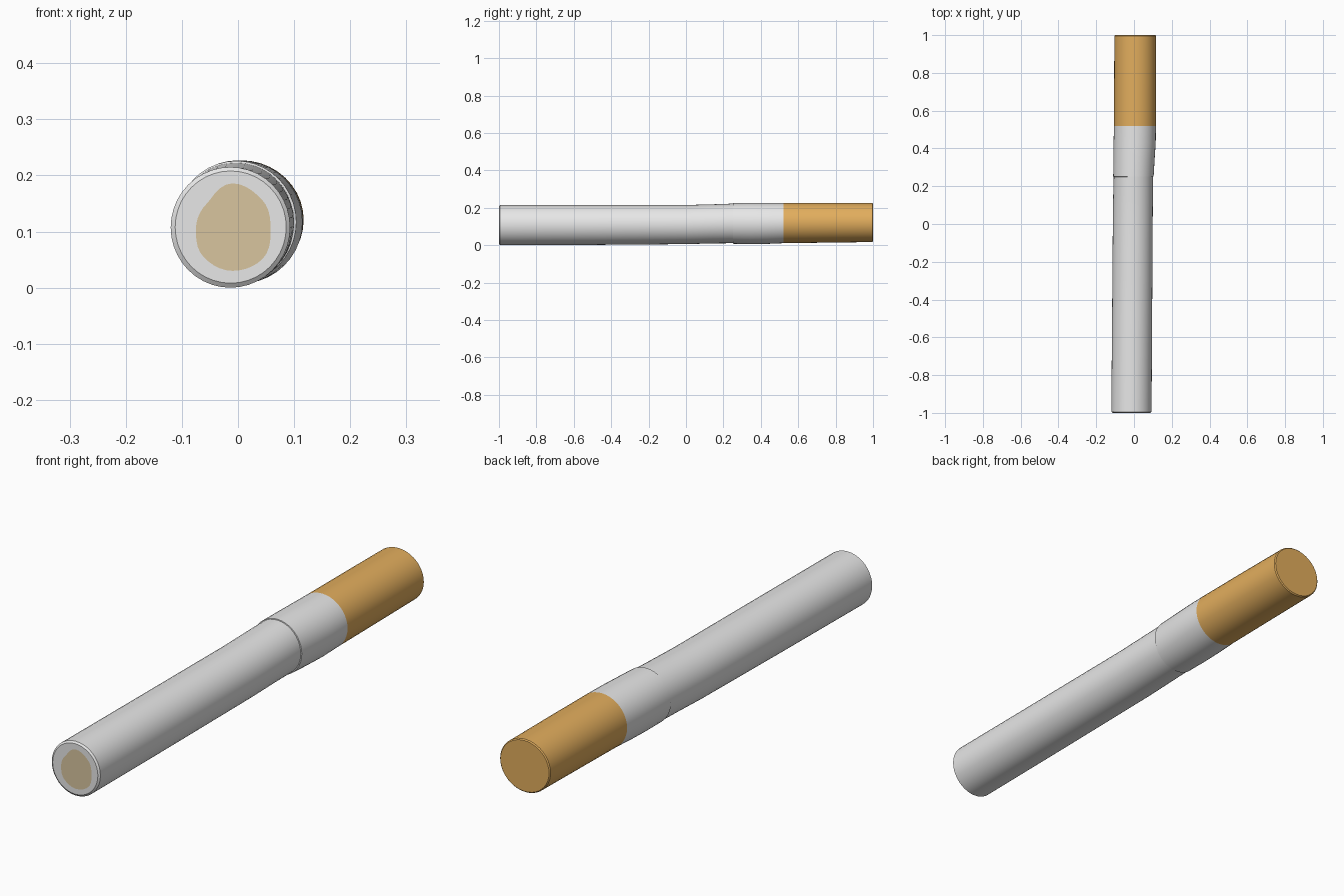
import bpy
import bmesh
import math
from mathutils import Vector

cube = bpy.data.objects.get("Cube")
if cube:
    bpy.data.objects.remove(cube, do_unlink=True)

SIDES = 40


def material(name, rgb):
    mat = bpy.data.materials.new(name)
    mat.use_nodes = True
    colour = (*rgb, 1.0)
    mat.diffuse_color = colour
    node = mat.node_tree.nodes["Principled BSDF"]
    node.inputs["Base Color"].default_value = colour
    node.inputs["Roughness"].default_value = 0.8
    return mat


white = material("paper white", (0.8, 0.8, 0.8))
orange = material("filter orange", (0.76, 0.42, 0.11))
tan = material("tobacco tan", (0.69, 0.56, 0.345))


def oval(bm, y, left, right, bottom, top):
    """Ring of vertices filling the given extents at depth y."""
    cx, cz = (left + right) / 2, (bottom + top) / 2
    rx, rz = (right - left) / 2, (top - bottom) / 2
    turns = [math.tau * i / SIDES for i in range(SIDES)]
    return [bm.verts.new((cx + rx * math.cos(a), y, cz + rz * math.sin(a))) for a in turns]


def blob(bm, y, cx, cz, radii):
    """Ring whose radius blends smoothly through evenly spaced values."""
    ring = []
    for i in range(SIDES):
        pos = i / SIDES * len(radii)
        k, f = int(pos), pos % 1
        f = f * f * (3 - 2 * f)
        r = radii[k] * (1 - f) + radii[(k + 1) % len(radii)] * f
        a = math.tau * i / SIDES
        ring.append(bm.verts.new((cx + r * math.cos(a), y, cz + r * math.sin(a))))
    return ring


def bridge(bm, a, b):
    for i in range(SIDES):
        j = (i + 1) % SIDES
        bm.faces.new((a[i], a[j], b[j], b[i]))


def loft(bm, sections):
    rings = [oval(bm, *s) for s in sections]
    for a, b in zip(rings, rings[1:]):
        bridge(bm, a, b)
    return rings


def finish(bm, name, mats):
    mesh = bpy.data.meshes.new(name)
    bm.normal_update()
    bm.to_mesh(mesh)
    bm.free()
    for mat in mats:
        mesh.materials.append(mat)
    obj = bpy.data.objects.new(name, mesh)
    bpy.context.collection.objects.link(obj)
    bpy.ops.object.select_all(action="DESELECT")
    obj.select_set(True)
    bpy.context.view_layer.objects.active = obj
    bpy.ops.object.shade_smooth_by_angle(angle=math.radians(35))
    return obj


# Long paper tube, with rounded front rim and exposed filling
bm = bmesh.new()
rings = loft(bm, [
    (-1.0, -0.112, 0.086, 0.008, 0.208),
    (-0.994, -0.12, 0.093, 0.0, 0.215),
    (-0.5, -0.116, 0.096, 0.002, 0.215),
    (0.0, -0.112, 0.099, 0.006, 0.215),
    (0.15, -0.11, 0.1, 0.01, 0.219),
    (0.26, -0.107, 0.1, 0.011, 0.223),
])
core = blob(bm, -1.0, -0.01, 0.105,
            (0.068, 0.074, 0.081, 0.064, 0.065, 0.072, 0.075, 0.076))
bridge(bm, core, rings[0])
filling = bm.faces.new(core)
filling.material_index = 1
finish(bm, "paper_tube", [white, tan])

# Wrap overlapping the tube with a thin lip
bm = bmesh.new()
loft(bm, [
    (0.25, -0.107, 0.099, 0.011, 0.222),
    (0.251, -0.11, 0.104, 0.008, 0.226),
    (0.34, -0.109, 0.109, 0.006, 0.227),
    (0.43, -0.108, 0.115, 0.007, 0.227),
    (0.52, -0.106, 0.116, 0.011, 0.227),
])
finish(bm, "paper_wrap", [white])

# Filter end, closed at the back with a small bevel
bm = bmesh.new()
rings = loft(bm, [
    (0.52, -0.106, 0.116, 0.011, 0.227),
    (0.76, -0.105, 0.117, 0.014, 0.227),
    (0.996, -0.104, 0.117, 0.017, 0.226),
    (1.0, -0.1, 0.113, 0.021, 0.222),
])
bm.faces.new(list(reversed(rings[-1])))
finish(bm, "filter_end", [orange])
